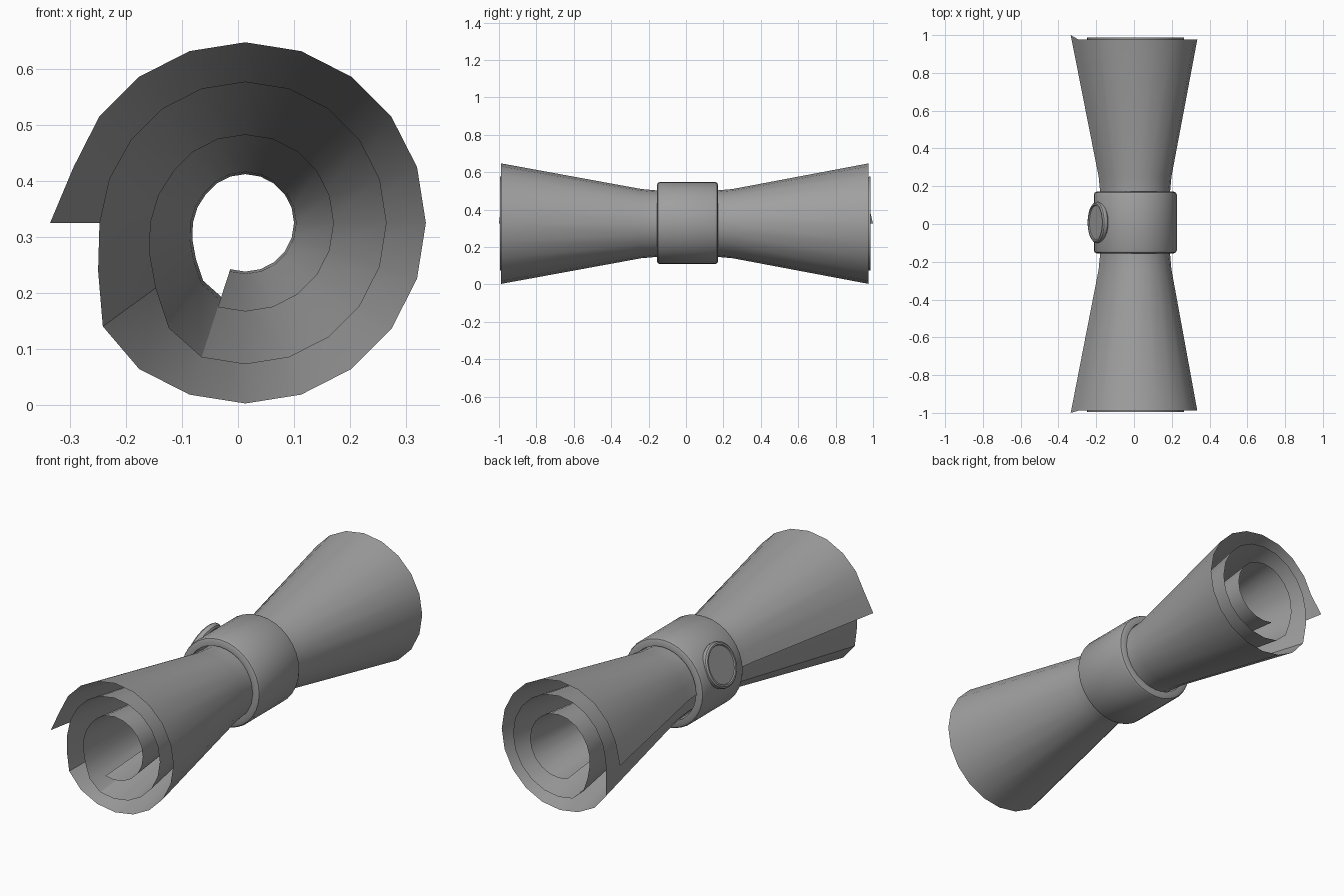
import bpy, bmesh, math
from mathutils import Matrix, Vector

cube = bpy.data.objects.get("Cube")
if cube:
    bpy.data.objects.remove(cube)

CX, CZ = 0.013, 0.325          # axis of the roll
grey = bpy.data.materials.new("plain_grey")
grey.use_nodes = True
COLOUR = (0.35, 0.35, 0.35, 1)
grey.diffuse_color = COLOUR
grey.node_tree.nodes["Principled BSDF"].inputs["Base Color"].default_value = COLOUR


def finish(bm, name, angle=30):
    mesh = bpy.data.meshes.new(name)
    bm.to_mesh(mesh)
    bm.free()
    mesh.materials.append(grey)
    obj = bpy.data.objects.new(name, mesh)
    bpy.context.collection.objects.link(obj)
    bpy.ops.object.select_all(action='DESELECT')
    obj.select_set(True)
    bpy.context.view_layer.objects.active = obj
    bpy.ops.object.shade_smooth_by_angle(angle=math.radians(angle))
    return obj


def lathe(name, profile, segments, matrix, closed=False):
    """Turn (radius, height) points around local z, then place the result."""
    bm = bmesh.new()
    rings = []
    for r, h in profile:
        rings.append([bm.verts.new((r * math.cos(a), r * math.sin(a), h))
                      for a in (2 * math.pi * i / segments for i in range(segments))])
    pairs = list(zip(rings, rings[1:]))
    if closed:
        pairs.append((rings[-1], rings[0]))
    else:
        bm.faces.new(rings[0])
        bm.faces.new(rings[-1])
    for a, b in pairs:
        for i in range(segments):
            j = (i + 1) % segments
            bm.faces.new((a[i], a[j], b[j], b[i]))
    bmesh.ops.recalc_face_normals(bm, faces=bm.faces)
    bm.transform(matrix)
    return finish(bm, name)


# Rolled sheet: three stepped turns, twenty sides each, pinched at the waist
radii = ([0.348] + [0.322] * 17 + [0.314, 0.276]
         + [0.26, 0.255] + [0.252] * 15 + [0.232, 0.198, 0.18]
         + [0.17, 0.163] + [0.158] * 15)
bm = bmesh.new()
rows = []
for k, r in enumerate(radii):
    a = math.radians(18 * k)
    inner = k > 18
    front = -1.0 if k == 0 else (-0.995 if inner else -0.988)
    back = 1.0 if k == 0 else (0.987 if inner else 0.976)
    stations = ((front, 1), (-0.24, 0.575), (-0.15, 0.55),
                (0.16, 0.55), (0.25, 0.575), (back, 1))
    rows.append([bm.verts.new((CX - s * r * math.cos(a), y, CZ + s * r * math.sin(a)))
                 for y, s in stations])
for p, q in zip(rows, rows[1:]):
    for i in range(len(p) - 1):
        bm.faces.new((p[i], p[i + 1], q[i + 1], q[i]))
finish(bm, "rolled_sheet")

# Band around the waist, with rounded rims
half, outer, hole, b = 0.163, 0.22, 0.182, 0.016
band = [(hole, -half), (outer - b, -half), (outer - b * 0.3, -half + b * 0.3),
        (outer, -half + b), (outer, half - b), (outer - b * 0.3, half - b * 0.3),
        (outer - b, half), (hole, half)]
lathe("waist_band", band, 32,
      Matrix.Translation((CX - 0.006, 0.008, CZ + 0.003)) @ Matrix.Rotation(math.pi / 2, 4, 'X'),
      closed=True)

# Round seal on the side of the band, facing slightly upward
tilt = math.radians(23)
normal = Vector((-math.cos(tilt), 0, math.sin(tilt)))
place = Matrix.Translation((CX, 0.008, CZ)) @ normal.to_track_quat('Z', 'Y').to_matrix().to_4x4()
seal = [(0.1, 0.205), (0.108, 0.212), (0.11, 0.222), (0.108, 0.232),
        (0.101, 0.238), (0.093, 0.238), (0.09, 0.232)]
lathe("seal", seal, 32, place)
